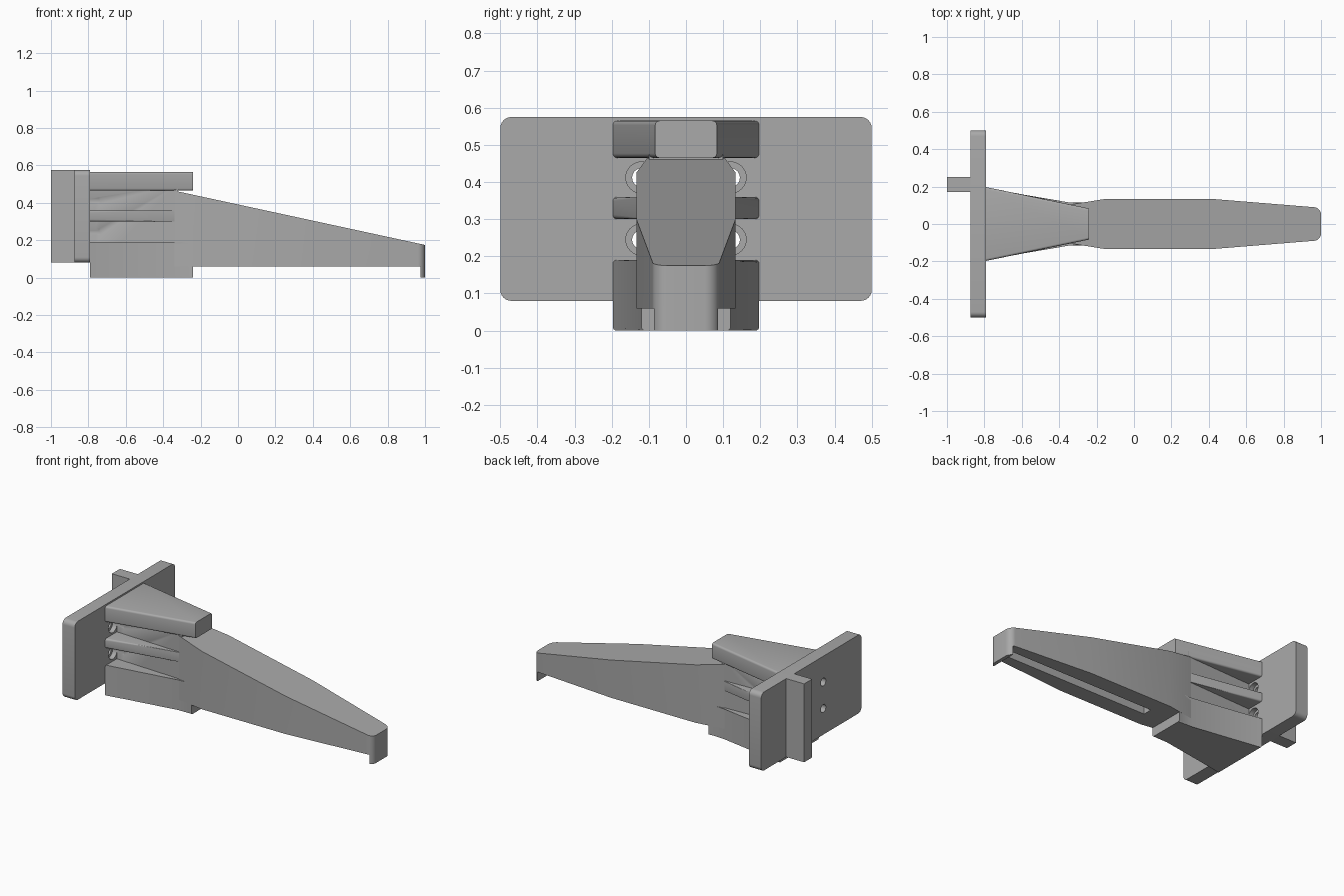
import bpy, bmesh, math
from mathutils import Matrix

cube = bpy.data.objects.get("Cube")
if cube:
    bpy.data.objects.remove(cube, do_unlink=True)

grey = bpy.data.materials.new("mid grey")
grey.use_nodes = True
grey.diffuse_color = (0.4, 0.4, 0.4, 1)
grey.node_tree.nodes["Principled BSDF"].inputs["Base Color"].default_value = (0.4, 0.4, 0.4, 1)


def finish(name, bm):
    bmesh.ops.recalc_face_normals(bm, faces=bm.faces[:])
    mesh = bpy.data.meshes.new(name)
    bm.to_mesh(mesh)
    bm.free()
    mesh.materials.append(grey)
    obj = bpy.data.objects.new(name, mesh)
    bpy.context.collection.objects.link(obj)
    return obj


def prism(name, half, bottom, top, rounding=0.0):
    """Mirror a half plan across y and extrude it; top is a function of x."""
    plan = half + [(x, -y) for x, y in reversed(half)]
    bm = bmesh.new()
    low = [bm.verts.new((x, y, bottom)) for x, y in plan]
    high = [bm.verts.new((x, y, top(x))) for x, y in plan]
    bm.faces.new(low[::-1])
    bm.faces.new(high)
    for i in range(len(plan)):
        j = (i + 1) % len(plan)
        bm.faces.new((low[i], low[j], high[j], high[i]))
    if rounding:
        # round the long side edges only
        edges = [e for e in bm.edges
                 if abs(e.verts[0].co.z - e.verts[1].co.z) < 0.001
                 and e.verts[0].co.y * e.verts[1].co.y > 0]
        bmesh.ops.bevel(bm, geom=edges, offset=rounding, segments=4,
                        profile=0.5, affect='EDGES')
    return finish(name, bm)


def box(name, x, y, z, rounding=0.0):
    bm = bmesh.new()
    bmesh.ops.create_cube(bm, size=1)
    for v in bm.verts:
        for k, (a, b) in enumerate((x, y, z)):
            v.co[k] = a if v.co[k] < 0 else b
    if rounding:
        edges = [e for e in bm.edges
                 if abs(e.verts[0].co.x - e.verts[1].co.x) > 0.001]
        bmesh.ops.bevel(bm, geom=edges, offset=rounding, segments=6,
                        profile=0.5, affect='EDGES')
    return finish(name, bm)


def cylinder(name, radius, x0, x1, y, z):
    bm = bmesh.new()
    bmesh.ops.create_cone(bm, cap_ends=True, segments=32, radius1=radius,
                          radius2=radius, depth=x1 - x0)
    bm.transform(Matrix.Translation(((x0 + x1) / 2, y, z))
                 @ Matrix.Rotation(math.pi / 2, 4, 'Y'))
    return finish(name, bm)


def activate(obj):
    bpy.ops.object.select_all(action='DESELECT')
    obj.select_set(True)
    bpy.context.view_layer.objects.active = obj


def cut(target, cutter):
    cutter.hide_render = True
    mod = target.modifiers.new("cut", 'BOOLEAN')
    mod.operation = 'DIFFERENCE'
    mod.solver = 'EXACT'
    mod.object = cutter
    activate(target)
    bpy.ops.object.modifier_apply(modifier=mod.name)
    bpy.data.objects.remove(cutter, do_unlink=True)


FACE = -0.79    # front of the mounting plate
NECK = -0.34    # where the ribs meet the arm
END = -0.24     # end of the bracket blocks

# Mounting plate with a locating key on its back
plate = box("mounting_plate", (-0.875, FACE), (-0.5, 0.5), (0.08, 0.575), 0.03)
key = box("locating_key", (-1, -0.87), (0.17, 0.25), (0.08, 0.575))

# Tapered bracket: core, top block, middle rib and lower block
core = prism("bracket_core", [(FACE, 0.08), (NECK + 0.02, 0.1)], 0.02, lambda x: 0.5)
top_block = prism("top_block", [(FACE, 0.197), (END, 0.083)],
                  0.465, lambda x: 0.565, 0.012)
rib = prism("middle_rib", [(FACE, 0.197), (NECK, 0.104), (NECK + 0.06, 0.09)],
            0.3, lambda x: 0.36, 0.012)
lower_block = prism("lower_block", [(FACE, 0.197), (NECK, 0.104), (END, 0.12)],
                    0, lambda x: 0.19, 0.01)

# Arm with a sloping top and a rounded tip
tip = [(0.96 + 0.04 * math.sin(a), 0.05 + 0.04 * math.cos(a))
       for a in (math.pi / 2 * i / 8 for i in range(9))]
slope = lambda x: 0.465 - 0.2164 * (x - NECK)
arm = prism("arm", [(NECK, 0.104), (-0.16, 0.133), (0.43, 0.133)] + tip, 0.06, slope)
cut(arm, box("slot_cutter", (-0.1, 0.93), (-0.03, 0.03), (0, 0.14)))

# Lip hanging from the tip
lip = prism("tip_lip", [(0.977, 0.086)] + [p for p in tip if p[0] > 0.977],
            0, lambda x: 0.08)

# Counterbored screw holes beside the core
for y in (-0.12, 0.12):
    for z in (0.245, 0.412):
        cut(plate, cylinder("hole_cutter", 0.025, -0.9, -0.76, y, z))
        for part in (plate, core):
            cut(part, cylinder("bore_cutter", 0.042, FACE - 0.03, FACE + 0.05, y, z))

for obj in (plate, key, core, top_block, rib, lower_block, arm, lip):
    activate(obj)
    bpy.ops.object.shade_smooth_by_angle(angle=math.radians(30))
